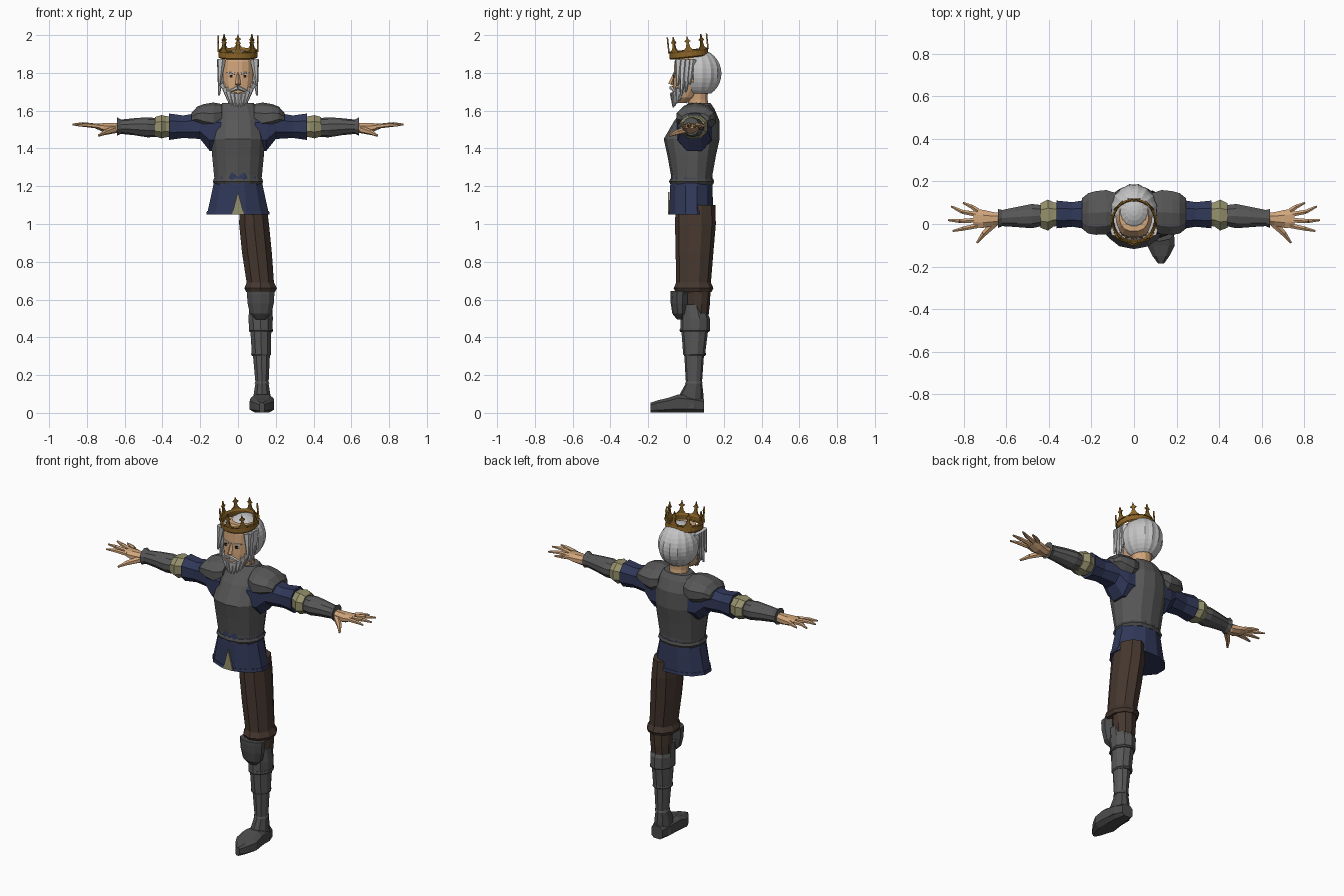
import bpy, bmesh, math
from mathutils import Vector, Matrix

default_cube = bpy.data.objects.get("Cube")
if default_cube:
    bpy.data.objects.remove(default_cube)


def make_material(name, red, green, blue):
    material = bpy.data.materials.new(name)
    material.use_nodes = True
    color = (red, green, blue, 1)
    material.diffuse_color = color
    material.node_tree.nodes["Principled BSDF"].inputs["Base Color"].default_value = color
    return material


steel = make_material("steel grey", .095, .095, .095)
dark_steel = make_material("dark steel", .07, .07, .072)
navy = make_material("navy cloth", .03, .04, .1)
brown = make_material("brown cloth", .06, .038, .028)
skin = make_material("skin", .64, .38, .2)
cream = make_material("cream cloth", .3, .28, .15)
silver = make_material("silver hair", .55, .55, .56)
gold = make_material("old gold", .25, .125, .02)
eye_dark = make_material("dark eye", .02, .012, .008)


def finish(name, mesh_data, material, mirror=False):
    """Turn a bmesh into a named object, optionally mirrored across x."""
    bmesh.ops.recalc_face_normals(mesh_data, faces=mesh_data.faces)
    mesh = bpy.data.meshes.new(name)
    mesh_data.to_mesh(mesh)
    mesh_data.free()
    mesh.materials.append(material)
    item = bpy.data.objects.new(name, mesh)
    bpy.context.collection.objects.link(item)
    if mirror:
        item.modifiers.new("Mirror", "MIRROR")
    return item


def loft(name, material, axis, rows, sides=12, power=1, mirror=False, cap=True):
    """Skin rounded sections; each row is position, two centres, two radii."""
    bm = bmesh.new()
    rings = []
    for along, center_a, center_b, radius_a, radius_b in rows:
        ring = []
        for step in range(sides):
            angle = math.tau * (step + .5) / sides
            cosine, sine = math.cos(angle), math.sin(angle)
            a = center_a + radius_a * math.copysign(abs(cosine) ** power, cosine)
            b = center_b + radius_b * math.copysign(abs(sine) ** power, sine)
            place = {"x": (along, a, b), "y": (a, along, b), "z": (a, b, along)}[axis]
            ring.append(bm.verts.new(place))
        rings.append(ring)
    for low, high in zip(rings, rings[1:]):
        for i in range(sides):
            j = (i + 1) % sides
            bm.faces.new((low[i], low[j], high[j], high[i]))
    if cap:
        bm.faces.new(rings[0])
        bm.faces.new(rings[-1])
    return finish(name, bm, material, mirror)


def tapers(name, material, spans, mirror=False, sides=6):
    """Tapered rods, each given by start, end, start radius and end radius."""
    bm = bmesh.new()
    for start, end, wide, thin in spans:
        start, end = Vector(start), Vector(end)
        direction = end - start
        turn = direction.to_track_quat("Z", "Y").to_matrix().to_4x4()
        bmesh.ops.create_cone(bm, cap_ends=True, segments=sides, radius1=wide,
                              radius2=thin, depth=direction.length,
                              matrix=Matrix.Translation((start + end) / 2) @ turn)
    return finish(name, bm, material, mirror)


def plate(name, material, outline, y, depth, mirror=False):
    """Flat plate in the xz plane, facing the front."""
    bm = bmesh.new()
    face = bm.faces.new([bm.verts.new((x, y, z)) for x, z in outline])
    grown = bmesh.ops.extrude_face_region(bm, geom=[face])
    moved = [v for v in grown["geom"] if isinstance(v, bmesh.types.BMVert)]
    bmesh.ops.translate(bm, verts=moved, vec=(0, depth, 0))
    return finish(name, bm, material, mirror)


# Torso armour, tunic skirt and hems
loft("breastplate", steel, "z", [
    (1.215, 0, .03, .125, .108), (1.26, 0, .03, .13, .11), (1.36, 0, .03, .14, .128),
    (1.45, 0, .03, .146, .148), (1.55, 0, .058, .135, .118),
    (1.61, 0, .07, .11, .08), (1.64, 0, .07, .085, .06)], 14, .9)
loft("breastplate_rim", dark_steel, "z", [
    (1.21, 0, .03, .128, .113), (1.225, 0, .03, .137, .12), (1.24, 0, .03, .13, .113)], 14, .9)
loft("tunic_skirt", navy, "z", [
    (1.28, 0, .028, .125, .108), (1.2, 0, .028, .136, .116), (1.06, 0, .028, .168, .12)])
loft("skirt_hem", navy, "z", [
    (1.068, 0, .028, .17, .122), (1.05, 0, .028, .174, .124)])
plate("skirt_slit", cream, [(-.032, 1.05), (.032, 1.05), (0, 1.17)], -.096, .009)

# Arms
loft("shoulder_guards", steel, "x", [
    (.085, .06, 1.57, .09, .065), (.13, .055, 1.56, .11, .083), (.18, .052, 1.565, .108, .07),
    (.215, .05, 1.57, .1, .052), (.245, .05, 1.56, .075, .03)], 10, mirror=True)
loft("sleeves", navy, "x", [
    (.09, .045, 1.49, .1, .11), (.15, .045, 1.49, .095, .11), (.2, .045, 1.52, .078, .075),
    (.29, .045, 1.515, .062, .064), (.365, .045, 1.515, .07, .075)], 8, .9, True)
loft("elbow_bands", cream, "x", [
    (.35, .045, 1.515, .055, .058), (.38, .045, 1.515, .062, .06),
    (.405, .042, 1.515, .078, .066), (.44, .04, 1.515, .062, .055)], 8, .9, True)
loft("bracers", steel, "x", [
    (.425, .04, 1.51, .05, .05), (.48, .037, 1.512, .06, .053), (.55, .033, 1.515, .05, .045),
    (.62, .028, 1.515, .04, .038), (.64, .026, 1.516, .047, .049)], 10, 1, True)
loft("palms", skin, "x", [
    (.62, .025, 1.512, .028, .026), (.66, .024, 1.506, .034, .03),
    (.71, .024, 1.51, .046, .026), (.755, .028, 1.518, .048, .013)], 8, 1, True)

# Four fingers, each with two segments, and a thumb
fingers = []
for base_y, knuckle, tip in [
        (-.008, (.805, -.022, 1.524), (.853, -.033, 1.523)),
        (.018, (.82, .014, 1.528), (.875, .018, 1.527)),
        (.044, (.81, .058, 1.526), (.86, .083, 1.525)),
        (.063, (.765, .082, 1.52), (.805, .1, 1.52))]:
    fingers += [((.735, base_y, 1.517), knuckle, .013, .011), (knuckle, tip, .011, .005)]
thumb_joint = (.705, -.045, 1.485)
fingers += [((.655, .005, 1.5), thumb_joint, .02, .014),
            (thumb_joint, (.738, -.088, 1.468), .014, .006)]
tapers("fingers", skin, fingers, True)

# The single left leg
loft("trouser_leg", brown, "z", [
    (1.1, .08, .05, .075, .105), (1.0, .085, .05, .083, .108), (.85, .1, .045, .083, .1),
    (.69, .118, .04, .076, .092), (.66, .12, .04, .09, .105), (.64, .12, .04, .08, .095)], 10)
loft("knee_cloth", brown, "z", [
    (.66, .122, .06, .065, .07), (.58, .12, .062, .063, .065), (.52, .118, .06, .06, .06)], 10)
loft("knee_guard", dark_steel, "z", [
    (.495, .12, -.03, .028, .018), (.525, .12, -.032, .06, .04), (.58, .12, -.033, .073, .048),
    (.625, .12, -.033, .076, .05), (.645, .12, -.03, .078, .052)], 10)
loft("greave", steel, "z", [
    (.575, .12, .035, .062, .06), (.5, .12, .048, .068, .078), (.435, .12, .048, .064, .078),
    (.43, .121, .046, .058, .07), (.31, .124, .043, .053, .058), (.305, .124, .043, .047, .052),
    (.165, .127, .042, .037, .043), (.155, .127, .042, .042, .047)], 10)
for height, width, depth in [(.435, .068, .081), (.31, .056, .061)]:
    loft("greave_ridge", dark_steel, "z", [
        (height - .008, .122, .046, width - .006, depth - .006),
        (height, .122, .046, width, depth),
        (height + .012, .122, .046, width - .004, depth - .004)], 10)
loft("boot_ankle", dark_steel, "z", [
    (.16, .127, .043, .036, .042), (.1, .127, .03, .046, .062), (.02, .127, .02, .06, .072)], 10)
loft("boot_foot", dark_steel, "y", [
    (-.187, .127, .028, .014, .027), (-.15, .127, .034, .042, .034),
    (-.1, .127, .04, .068, .04), (-.04, .127, .05, .064, .05),
    (.04, .127, .045, .055, .045), (.095, .127, .038, .038, .038)], 8, .6)

# Head, neck and face
loft("neck", skin, "z", [
    (1.58, 0, .07, .06, .058), (1.66, 0, .062, .054, .054), (1.76, 0, .06, .06, .06)])
loft("head", skin, "z", [
    (1.64, 0, -.032, .035, .036), (1.67, 0, -.01, .062, .06), (1.74, 0, .015, .083, .084),
    (1.8, 0, .028, .09, .094), (1.86, 0, .035, .09, .098), (1.9, 0, .04, .07, .075)], 16, .85)
tapers("nose", skin, [((0, -.058, 1.8), (0, -.08, 1.738), .008, .015)], sides=4)
plate("eyes", silver, [(.02, 1.782), (.035, 1.775), (.052, 1.782), (.035, 1.79)],
      -.066, .009, True)
plate("irises", eye_dark, [(.029, 1.776), (.042, 1.776), (.042, 1.79), (.029, 1.79)],
      -.069, .007, True)
tapers("eyebrows", silver, [((.015, -.063, 1.797), (.06, -.05, 1.803), .007, .003)], True)

# Ridged hair cap with an open face, plus hanging locks
bm = bmesh.new()
bmesh.ops.create_uvsphere(bm, u_segments=32, v_segments=16, radius=1)
for vert in bm.verts:
    strand = round(math.atan2(vert.co.y, vert.co.x) / math.tau * 32)
    ridge = 1 if strand % 2 else .96
    vert.co = (vert.co.x * .112 * ridge, .063 + vert.co.y * .127 * ridge, 1.797 + vert.co.z * .128)
gaps = []
for face in bm.faces:
    center = face.calc_center_median()
    if center.z < 1.685 or (center.y < .03 and center.z < 1.86):
        gaps.append(face)
bmesh.ops.delete(bm, geom=gaps, context="FACES")
hair = finish("hair", bm, silver)
hair.modifiers.new("Thickness", "SOLIDIFY").thickness = .012
tapers("side_locks", silver, [
    ((.088, y, 1.87), (.1, y - .012, end), .024, .005)
    for y, end in [(-.035, 1.73), (-.012, 1.68), (.012, 1.7), (.032, 1.74)]], True)

# Beard of pointed locks and a moustache
beard = []
for degrees in range(-90, 91, 18):
    angle = math.radians(degrees)
    side, front = math.sin(angle), math.cos(angle)
    beard.append(((.08 * side, -.065 * front, 1.69 + .075 * (1 - front)),
                  (.055 * side, -.022 - .045 * front, 1.617 + .05 * (1 - front)), .021, .004))
tapers("beard", silver, beard)
tapers("moustache", silver, [((0, -.077, 1.722), (.05, -.06, 1.7), .012, .006)], True)

# Crown: tilted band with eight pointed finials
tilt = Matrix.Translation((0, .015, 1.9)) @ Matrix.Rotation(math.radians(6), 4, "X")
band = loft("crown_band", gold, "z", [
    (-.02, 0, 0, .1, .1), (-.014, 0, 0, .105, .105),
    (.012, 0, 0, .103, .103), (.02, 0, 0, .107, .107)], 24, cap=False)
band.matrix_world = tilt
band.modifiers.new("Thickness", "SOLIDIFY").thickness = .008
half = [(.03, .015), (.012, .035), (.006, .06), (.017, .068), (.006, .077)]
spike = half + [(0, .098)] + [(-x, z) for x, z in reversed(half)]
for index in range(8):
    finial = plate("crown_finial", gold, spike, -.108, .008)
    finial.matrix_world = tilt @ Matrix.Rotation(math.tau * index / 8, 4, "Z")
